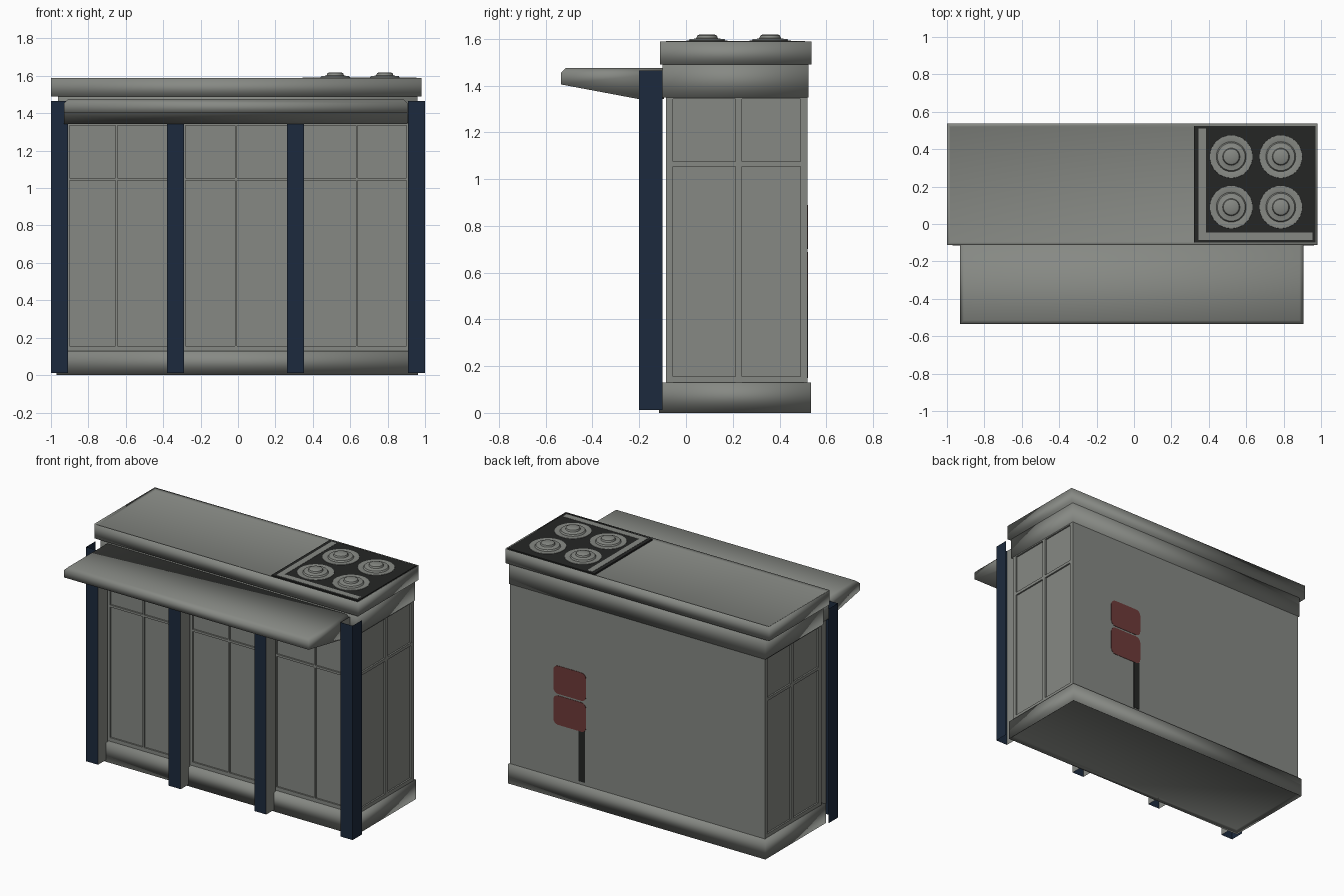
import bpy, bmesh, math

if "Cube" in bpy.data.objects:
    bpy.data.objects.remove(bpy.data.objects["Cube"])


def mat(name, rgb):
    m = bpy.data.materials.new(name)
    m.diffuse_color = (*rgb, 1)
    m.use_nodes = True
    m.node_tree.nodes["Principled BSDF"].inputs["Base Color"].default_value = m.diffuse_color
    return m


GREY = mat("warm_grey", (0.24, 0.25, 0.23))
NAVY = mat("navy", (0.012, 0.023, 0.047))
RED = mat("dull_red", (0.155, 0.043, 0.041))
BLACK = mat("charcoal", (0.018, 0.019, 0.018))


def finish(name, bm, *mats, smooth=False):
    bmesh.ops.recalc_face_normals(bm, faces=bm.faces)
    for f in bm.faces:
        f.smooth = smooth
    me = bpy.data.meshes.new(name)
    bm.to_mesh(me)
    bm.free()
    for m in mats:
        me.materials.append(m)
    ob = bpy.data.objects.new(name, me)
    bpy.context.collection.objects.link(ob)
    return ob


def add_box(bm, x0, x1, y0, y1, z0, z1):
    vs = bmesh.ops.create_cube(bm, size=1)["verts"]
    for v in vs:
        v.co = (x1 if v.co.x > 0 else x0, y1 if v.co.y > 0 else y0,
                z1 if v.co.z > 0 else z0)


def box(name, m, *b, smooth=False):
    bm = bmesh.new()
    add_box(bm, *b)
    return finish(name, bm, m, smooth=smooth)


def tray(name, m, bounds, up, rim, depth):
    """Box whose top (up=1) or bottom (up=-1) is recessed inside a rim."""
    bm = bmesh.new()
    add_box(bm, *bounds)
    bm.normal_update()
    f = [f for f in bm.faces if f.normal.z * up > 0.9]
    bmesh.ops.inset_region(bm, faces=f, thickness=rim)
    for v in f[0].verts:
        v.co.z -= depth * up
    return finish(name, bm, m, smooth=True)


# Base, walls, band and roof
tray("base", GREY, (-0.97, 0.962, -0.115, 0.535, 0, 0.13), -1, 0.03, 0.02)
box("window_walls", GREY, -0.945, 0.945, -0.075, 0.50, 0.12, 1.36)
box("back_wall", GREY, -0.955, 0.955, 0.49, 0.52, 0.12, 1.36)
box("upper_band", GREY, -0.962, 0.96, -0.10, 0.524, 1.35, 1.50, smooth=True)
tray("roof", GREY, (-1.0, 0.98, -0.112, 0.537, 1.49, 1.588), 1, 0.025, 0.01)

# Window frames on the front
bm = bmesh.new()
for x0, x1 in ((-0.955, -0.90), (-0.38, -0.28), (0.27, 0.35), (0.90, 0.955),
               (-0.655, -0.645), (-0.015, -0.005), (0.63, 0.64)):
    add_box(bm, x0, x1, -0.086, -0.07, 0.12, 1.36)
for z0, z1 in ((0.12, 0.155), (1.04, 1.055), (1.335, 1.36)):
    add_box(bm, -0.95, 0.95, -0.085, -0.07, z0, z1)
finish("front_window_frames", bm, GREY)

# Window frames on both ends
bm = bmesh.new()
for x0, x1 in ((-0.956, -0.94), (0.94, 0.956)):
    for y0, y1 in ((-0.085, -0.055), (0.212, 0.24), (0.505, 0.519)):
        add_box(bm, x0, x1, y0, y1, 0.12, 1.36)
    for z0, z1 in ((0.12, 0.155), (1.055, 1.075), (1.342, 1.36)):
        add_box(bm, x0 + 0.0005, x1 - 0.0005, -0.08, 0.51, z0, z1)
finish("end_window_frames", bm, GREY)

# Columns: open channels, navy outside, grey on the sides that face the bays
for i, x in enumerate((-0.955, -0.335, 0.307, 0.955)):
    bm = bmesh.new()
    add_box(bm, x - 0.045, x + 0.045, -0.20, -0.10, 0.012, 1.465)
    bm.normal_update()
    for f in bm.faces:
        if (f.normal.x > 0.9 and i < 3) or (f.normal.x < -0.9 and i > 0):
            f.material_index = 1
    caps = [f for f in bm.faces if abs(f.normal.z) > 0.9 or f.normal.y > 0.9]
    bmesh.ops.delete(bm, geom=caps, context='FACES_ONLY')
    finish(f"column_{i + 1}", bm, NAVY, GREY)

# Awning: wedge profile, with the top edge chamfered at the front and ends
bm = bmesh.new()
profile = ((-0.095, 1.475, 0.02), (-0.515, 1.475, 0.02), (-0.535, 1.455, 0),
           (-0.535, 1.405, 0), (-0.20, 1.342, 0), (-0.095, 1.342, 0), (-0.095, 1.455, 0))
ends = [[bm.verts.new((x + s * d, y, z)) for y, z, d in profile]
        for x, s in ((-0.93, 1), (0.905, -1))]
n = len(profile)
for i in range(n):
    j = (i + 1) % n
    bm.faces.new((ends[0][i], ends[0][j], ends[1][j], ends[1][i]))
for e in ends:
    bm.faces.new((e[0], e[1], e[2], e[6]))
    bm.faces.new(e[2:])
finish("awning", bm, GREY, smooth=True)

# Roof fans on a dark platform with a grey edge strip
box("fan_platform", BLACK, 0.32, 0.97, -0.10, 0.525, 1.575, 1.589)
box("platform_front_strip", GREY, 0.345, 0.955, -0.085, -0.045, 1.58, 1.5905)
box("platform_side_strip", GREY, 0.345, 0.385, -0.045, 0.51, 1.58, 1.5905)
fan = ((0.116, 1.585), (0.114, 1.591), (0.085, 1.592), (0.08, 1.590), (0.074, 1.599),
       (0.05, 1.601), (0.046, 1.603), (0.042, 1.614), (0.034, 1.618), (0.0, 1.619))
for k, (cx, cy) in enumerate((x, y) for x in (0.52, 0.785) for y in (0.09, 0.36)):
    bm = bmesh.new()
    vs = [bm.verts.new((r, 0, z)) for r, z in fan]
    es = [bm.edges.new(p) for p in zip(vs, vs[1:])]
    bmesh.ops.spin(bm, geom=vs + es, cent=(0, 0, 0), axis=(0, 0, 1),
                   angle=math.tau, steps=32)
    bmesh.ops.remove_doubles(bm, verts=bm.verts, dist=1e-5)
    ob = finish(f"roof_fan_{k + 1}", bm, GREY)
    ob.location = (cx, cy, 0)
    bpy.ops.object.select_all(action='DESELECT')
    ob.select_set(True)
    bpy.context.view_layer.objects.active = ob
    bpy.ops.object.shade_smooth_by_angle()


# Rounded red panels and a dark post on the back wall
def rounded_plate(name, m, x0, x1, z0, z1, r, y0, y1):
    bm = bmesh.new()
    ring = []
    for q, (cx, cz) in enumerate(((x1 - r, z1 - r), (x0 + r, z1 - r),
                                  (x0 + r, z0 + r), (x1 - r, z0 + r))):
        for s in range(5):
            a = (q + s / 4) * math.pi / 2
            ring.append(bm.verts.new((cx + r * math.cos(a), y0, cz + r * math.sin(a))))
    f = bm.faces.new(ring)
    ext = bmesh.ops.extrude_face_region(bm, geom=[f])["geom"]
    for v in ext:
        if isinstance(v, bmesh.types.BMVert):
            v.co.y = y1
    return finish(name, bm, m)


rounded_plate("upper_back_panel", RED, 0.385, 0.63, 0.70, 0.89, 0.035, 0.517, 0.5225)
rounded_plate("lower_back_panel", RED, 0.385, 0.63, 0.49, 0.688, 0.035, 0.517, 0.5225)
box("back_post", BLACK, 0.393, 0.44, 0.517, 0.522, 0.15, 0.50)
